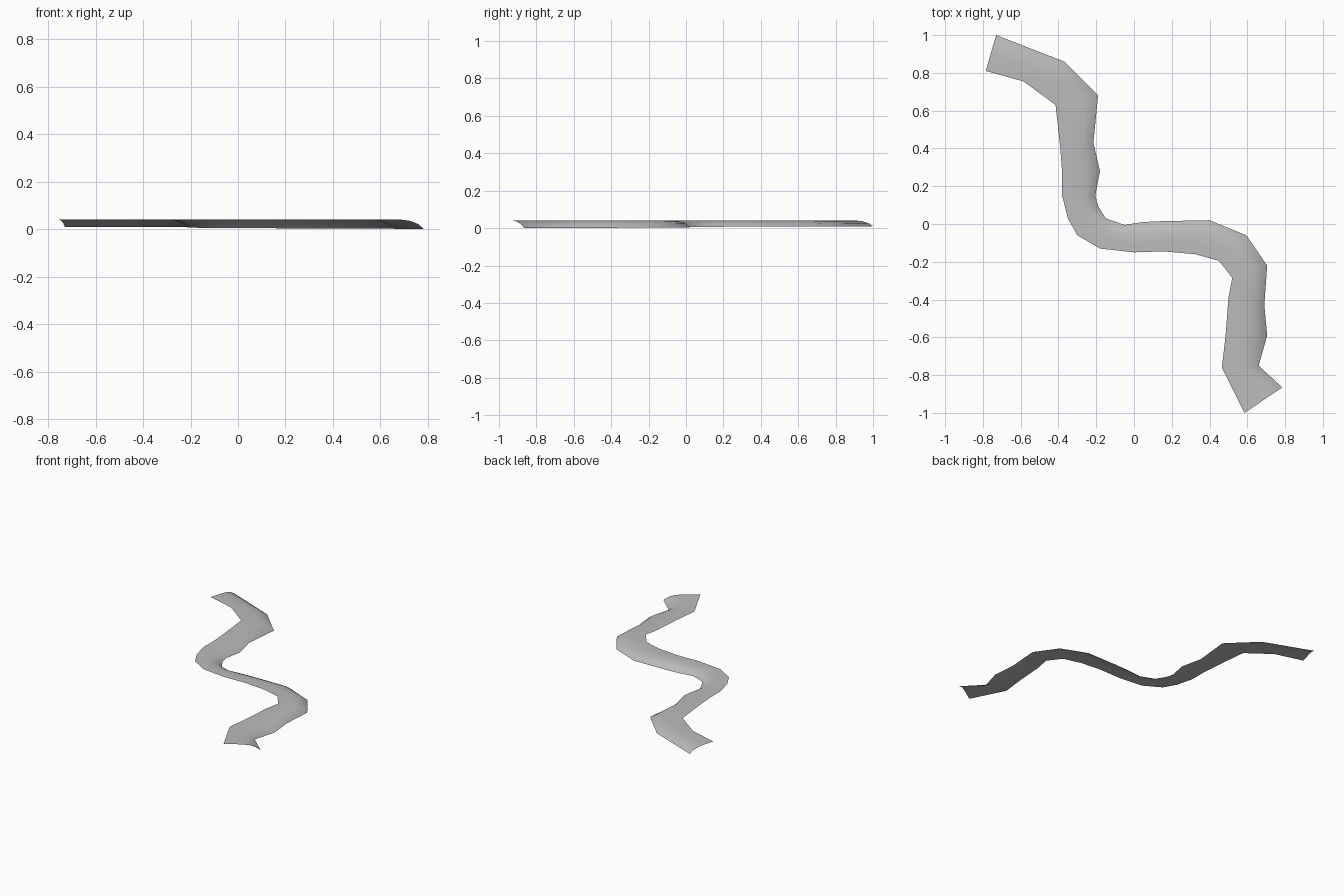
import bpy

if "Cube" in bpy.data.objects:
    bpy.data.objects.remove(bpy.data.objects["Cube"])

# Matching points along the lower (outer) and upper (inner) edges of the strip
LOW = [(-.73, 1.0), (-.37, .86), (-.19, .68), (-.215, .43), (-.18, .28), (-.205, .15),
       (-.19, .095), (-.15, .03), (-.05, -.005), (.045, .01), (.145, .015), (.40, .02),
       (.595, -.06), (.705, -.22), (.69, -.43), (.705, -.59), (.66, -.75), (.785, -.865)]
HIGH = [(-.785, .81), (-.585, .755), (-.415, .63), (-.39, .40), (-.38, .265), (-.38, .15),
        (-.35, .03), (-.30, -.06), (-.18, -.13), (0, -.15), (.16, -.145), (.325, -.16),
        (.45, -.195), (.52, -.285), (.50, -.39), (.485, -.59), (.465, -.76), (.585, -1.0)]
# Cross-section: (fraction from upper to lower edge, relative height)
SECTION = [(0, 1), (.25, 1), (.5, .97), (.7, .84), (.87, .52), (1, 0)]
TOP = .042

# Loft the rounded cross-section along the winding edges
verts, faces = [], []
n = len(SECTION)
for i, (a, b) in enumerate(zip(HIGH, LOW)):
    base = .010 * (1 - i / (len(LOW) - 1))
    for t, h in SECTION:
        verts.append((a[0] + (b[0] - a[0]) * t, a[1] + (b[1] - a[1]) * t, base + (TOP - base) * h))
    if i:
        for j in range(n - 1):
            k = (i - 1) * n + j
            faces.append((k, k + n, k + n + 1, k + 1))

mesh = bpy.data.meshes.new("winding_bank")
mesh.from_pydata(verts, [], faces)
mesh.update()
bank = bpy.data.objects.new("winding_bank", mesh)
bpy.context.collection.objects.link(bank)

# Plain grey surface
grey = bpy.data.materials.new("grey")
grey.diffuse_color = (.5, .5, .5, 1)
grey.use_nodes = True
grey.node_tree.nodes["Principled BSDF"].inputs["Base Color"].default_value = grey.diffuse_color
mesh.materials.append(grey)

# Smooth rounded shading
bpy.context.view_layer.objects.active = bank
bank.select_set(True)
bpy.ops.object.shade_smooth()
